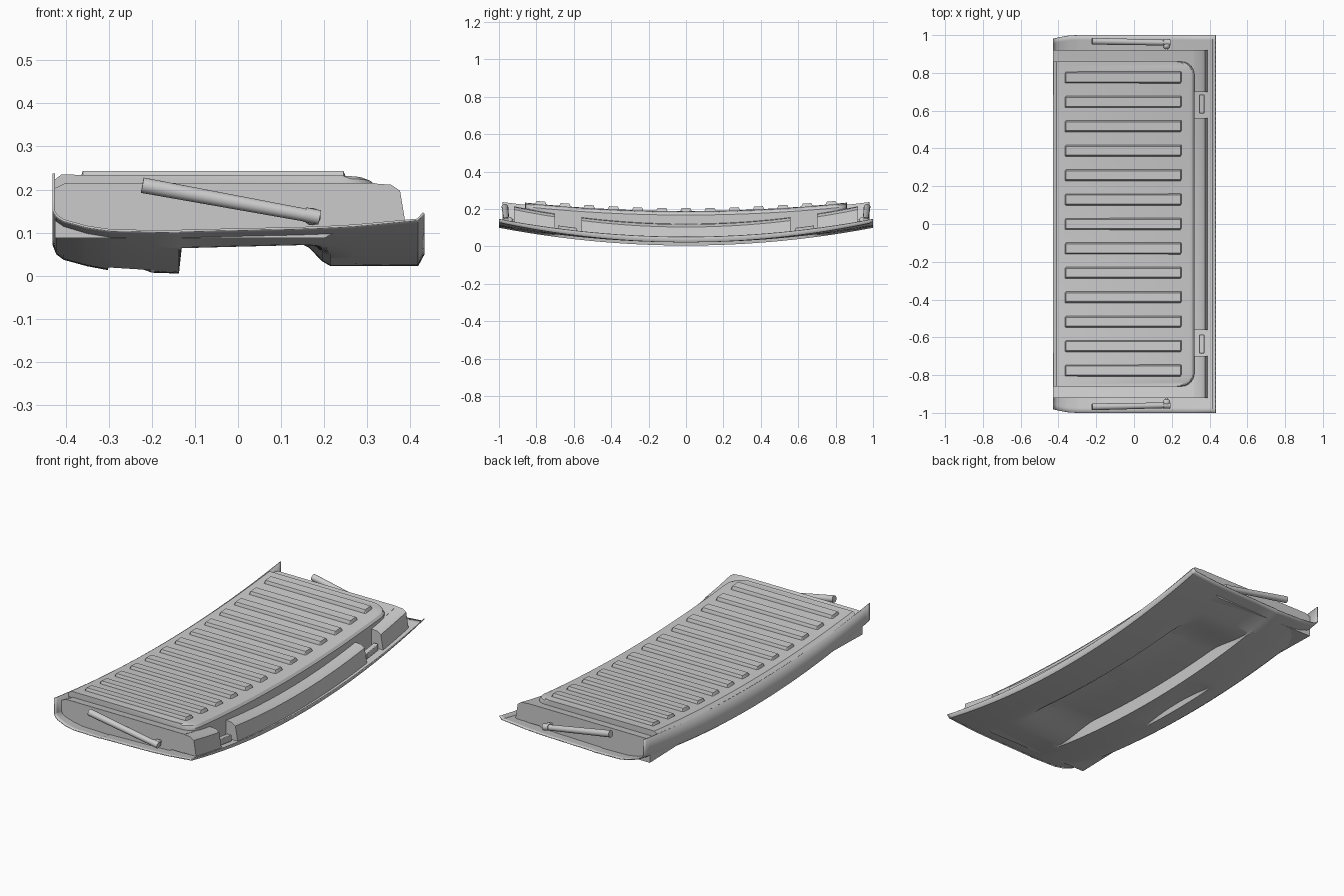
import bpy, bmesh
from math import radians
from mathutils import Vector

if "Cube" in bpy.data.objects:
    bpy.data.objects.remove(bpy.data.objects["Cube"])


def finish(name, bm, bevel=0, solid=0, recalc=True):
    if recalc:
        bmesh.ops.recalc_face_normals(bm, faces=bm.faces)
    me = bpy.data.meshes.new(name)
    bm.to_mesh(me)
    bm.free()
    ob = bpy.data.objects.new(name, me)
    bpy.context.collection.objects.link(ob)
    bpy.ops.object.select_all(action='DESELECT')
    ob.select_set(True)
    bpy.context.view_layer.objects.active = ob
    bpy.ops.object.shade_smooth_by_angle(angle=radians(30))
    if solid:
        m = ob.modifiers.new("thickness", 'SOLIDIFY')
        m.thickness, m.offset = solid, -1
    if bevel:
        m = ob.modifiers.new("bevel", 'BEVEL')
        m.width, m.segments, m.angle_limit = bevel, 2, radians(40)
    return ob


def loft(name, ys, section, bevel=0):
    """Solid running along y; section(y) gives its closed (x, z) outline."""
    bm = bmesh.new()
    rings = [[bm.verts.new((x, y, z)) for x, z in section(y)] for y in ys]
    for a, b in zip(rings, rings[1:]):
        for i in range(len(a)):
            j = (i + 1) % len(a)
            bm.faces.new((a[i], a[j], b[j], b[i]))
    bm.faces.new(rings[0])
    bm.faces.new(rings[-1])
    return finish(name, bm, bevel)


def span(a, b, n):
    return [a + (b - a) * i / n for i in range(n + 1)]


def smooth(a, b, v):
    t = min(1, max(0, (v - a) / (b - a)))
    return t * t * (3 - 2 * t)


def base_z(y):
    return .122 + .11 * y * y


def pad_z(y):
    return .19 + .06 * y * y


def skin_z(y):
    return .03 + .1 * y * y


# Outer skin: x, z at middle, z at ends, plate recess weight, handle pocket weight
SKIN = [(-.43, .175, .237, 0, 0), (-.43, .07, .15, 0, 0), (-.422, .05, .137, 0, 0),
        (-.405, .037, .126, 0, 0), (-.35, .022, .111, 0, 0), (-.302, .013, .104, 0, 0),
        (-.295, .012, .103, 0, 1), (-.2, .007, .101, 0, 0), (-.137, .005, .1, 0, 0),
        (-.13, .012, .102, 1, 0), (0, .016, .105, 1, 0), (.14, .02, .108, 1, 0),
        (.165, .021, .109, .75, 0), (.195, .022, .11, .2, 0), (.215, .022, .111, 0, 0),
        (.27, .022, .114, 0, 0), (.418, .022, .128, 0, 0), (.433, .05, .144, 0, 0)]
bm = bmesh.new()
rows = []
for y in span(-1, 1, 80):
    t = y * y
    recess = .058 * (1 - smooth(.46, .78, abs(y)))
    pocket = .03 * max(0, 1 - (y / .27) ** 2)
    row = []
    for x, z0, z1, r, p in SKIN:
        trim = 1 - .02 * (max(0, -.3 - x) / .13) ** 2
        z = z0 + (z1 - z0) * t + r * recess + p * pocket
        row.append(bm.verts.new((x, y * trim, z)))
    rows.append(row)
for a, b in zip(rows, rows[1:]):
    for j in range(len(SKIN) - 1):
        bm.faces.new((a[j], b[j], b[j + 1], a[j + 1]))
finish("outer_skin", bm, solid=.005, recalc=False)


# Inner pan
def pan(y):
    low, top, s = .1 - .015 * y * y, base_z(y), skin_z(y) - .004
    return [(-.425, low), (-.425, top - .012), (-.4, top), (.318, top),
            (.318, s), (.245, s), (.2, low)]


loft("inner_pan", span(-.92, .92, 40), pan)


# Stepped blocks along the hinge edge
def block(y):
    s, top = skin_z(y) - .002, base_z(y)
    return [(.3, s), (.3, top), (.355, top - .004), (.376, top - .018), (.39, s)]


loft("centre_edge_block", span(-.56, .56, 24), block)
for side in (-1, 1):
    loft("end_edge_block", span(.7 * side, .92 * side, 6), block)
    # Hinge tab in the gap between the blocks
    loft("hinge_tab", [.585 * side, .685 * side],
         lambda y: [(.345, skin_z(y)), (.345, skin_z(y) + .035),
                    (.372, skin_z(y) + .035), (.372, skin_z(y))], .003)


# Raised pad with rounded corners on the hinge side
def pad(y):
    c = max(0, abs(y) - .79) / .07
    edge = .32 - .07 * (1 - max(0, 1 - c * c) ** .5)
    top, low = pad_z(y), base_z(y) - .004
    return [(-.429, low), (-.429, top - .014), (-.41, top), (edge - .028, top - .002),
            (edge - .01, top - .009), (edge, top - .022), (edge, low)]


loft("raised_pad", [-.86, -.857, -.85, -.835, -.815] + span(-.79, .79, 36)
     + [.815, .835, .85, .857, .86], pad)

# Thirteen ribs
for i in range(13):
    yc = (i - 6) * .1293
    w = .031

    def rib(y):
        z = pad_z(y)
        rise = .015 if abs(y - yc) < w * .9 else -.002
        return [(-.367, z - .006), (-.36, z + rise), (.245, z + rise), (.252, z - .006)]

    loft("rib", [yc - w, yc - w * .75, yc + w * .75, yc + w], rib)


# Gas struts at both ends
def tube(name, a, b, ra, rb, n=20):
    a, b = Vector(a), Vector(b)
    bm = bmesh.new()
    bmesh.ops.create_cone(bm, cap_ends=True, segments=n, radius1=ra, radius2=rb,
                          depth=(b - a).length)
    ob = finish(name, bm)
    ob.location = (a + b) / 2
    ob.rotation_euler = (b - a).to_track_quat('Z', 'Y').to_euler()


for side in (-1, 1):
    tube("strut_body", (-.222, .968 * side, .21), (.165, .96 * side, .139), .018, .015)
    tube("strut_end", (.155, .96 * side, .142), (.19, .96 * side, .135), .017, .017)
    tube("strut_pin", (.172, .965 * side, .139), (.172, .915 * side, .139), .009, .009)
    bm = bmesh.new()
    bmesh.ops.create_uvsphere(bm, u_segments=16, v_segments=10, radius=.02)
    ball = finish("strut_ball", bm)
    ball.location = (.172, .945 * side, .137)
